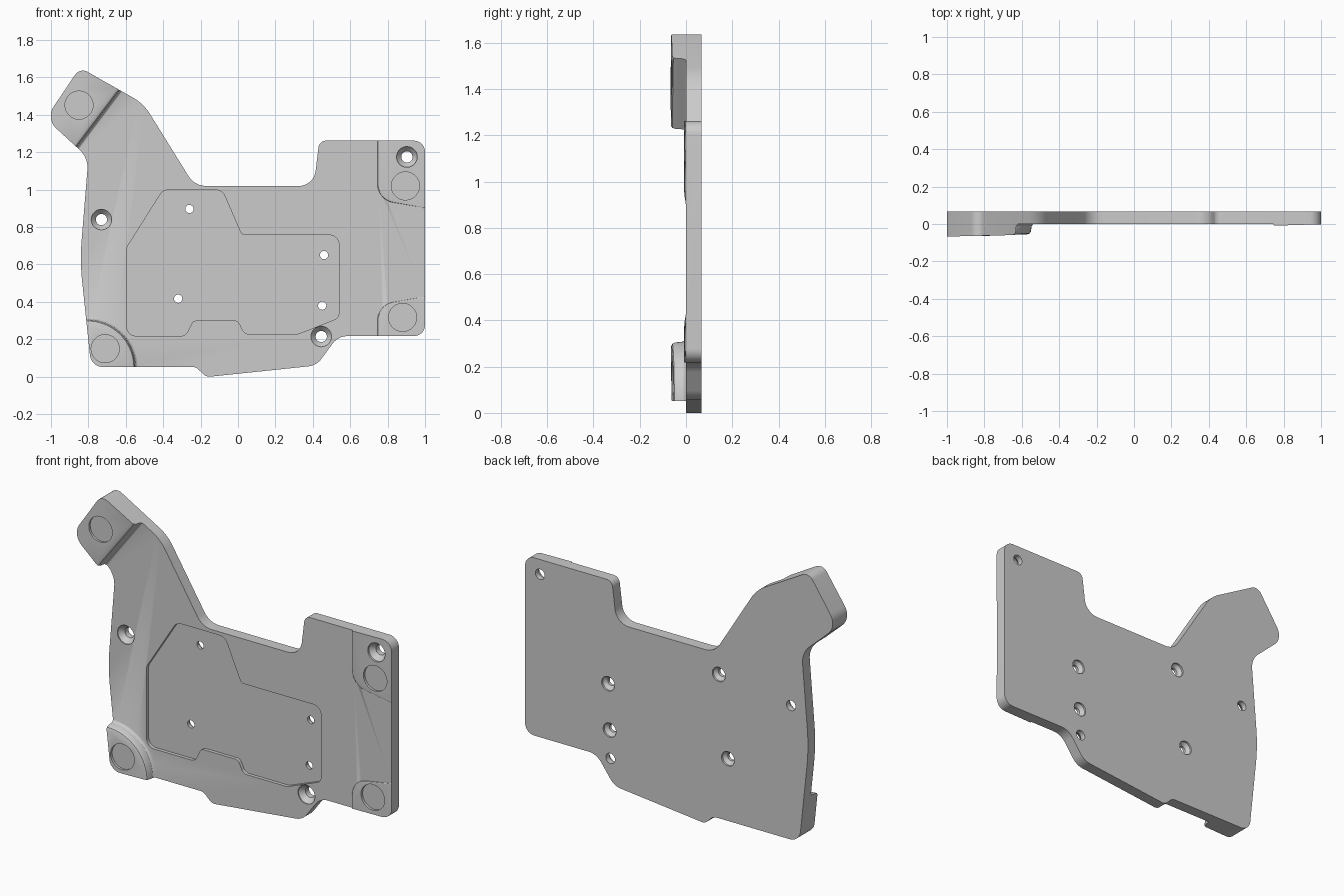
import bpy, bmesh
from math import sin, cos, pi
from mathutils import Vector

if "Cube" in bpy.data.objects:
    bpy.data.objects.remove(bpy.data.objects["Cube"], do_unlink=True)

THICK = 0.067

grey = bpy.data.materials.new("plain grey")
grey.use_nodes = True
grey.diffuse_color = (0.6, 0.6, 0.6, 1)
grey.node_tree.nodes["Principled BSDF"].inputs["Base Color"].default_value = (0.6, 0.6, 0.6, 1)


def rounded(corners, steps=10):
    """Polygon in x, z whose corners (x, z, radius) are rounded by arcs."""
    pts = []
    for i, (x, z, r) in enumerate(corners):
        p = Vector((x, z))
        a = (Vector(corners[i - 1][:2]) - p).normalized()
        b = (Vector(corners[(i + 1) % len(corners)][:2]) - p).normalized()
        half = a.angle(b) / 2
        centre = p + (a + b).normalized() * r / sin(half)
        reach = r * cos(half) / sin(half)
        start, end = p + a * reach - centre, p + b * reach - centre
        sweep = pi - 2 * half
        for k in range(steps + 1):
            t = k / steps
            w0, w1 = sin((1 - t) * sweep) / sin(sweep), sin(t * sweep) / sin(sweep)
            pts.append(centre + start * w0 + end * w1)
    return pts


def circle(x, z, r, n=48):
    return [Vector((x + r * cos(2 * pi * k / n), z + r * sin(2 * pi * k / n))) for k in range(n)]


def loft(name, rings):
    """Closed solid through rings of (points, y) where y is a number or a function of x."""
    bm = bmesh.new()
    rows = [[bm.verts.new((p.x, y(p.x) if callable(y) else y, p.y)) for p in pts] for pts, y in rings]
    n = len(rows[0])
    for lo, hi in zip(rows, rows[1:]):
        for k in range(n):
            bm.faces.new((lo[k], lo[(k + 1) % n], hi[(k + 1) % n], hi[k]))
    bm.faces.new(rows[0])
    bm.faces.new(rows[-1])
    bmesh.ops.recalc_face_normals(bm, faces=bm.faces)
    mesh = bpy.data.meshes.new(name)
    bm.to_mesh(mesh)
    bm.free()
    mesh.materials.append(grey)
    obj = bpy.data.objects.new(name, mesh)
    bpy.context.collection.objects.link(obj)
    return obj


def combine(obj, other, operation):
    other.hide_render = True
    mod = obj.modifiers.new(operation, 'BOOLEAN')
    mod.operation, mod.solver, mod.object = operation, 'EXACT', other
    bpy.context.view_layer.objects.active = obj
    bpy.ops.object.modifier_apply(modifier=mod.name)
    bpy.data.objects.remove(other, do_unlink=True)


# Step profile of a raised pad: share of the height, sideways shift
STEP = [(0, 0.012), (0.06, 0.004), (0.22, -0.004), (0.75, -0.008), (0.93, -0.014), (1, -0.024)]


def pad(name, region, top, scale=1.0):
    rings = [(region(STEP[0][1] * scale), 0.03)]
    for share, shift in STEP:
        rings.append((region(shift * scale), lambda x, s=share: s * top(x) + 0.002 * (1 - s)))
    return loft(name, rings)


# Regions covered by the pads, as functions of the sideways shift
def arm_region(shift):
    along, out = Vector((0.604, 0.797)), Vector((0.797, -0.604))
    mid = Vector((-0.742, 1.375)) + out * shift
    far = mid - out * 0.8
    return [mid - along * 0.5, mid + along * 0.5, far + along * 0.5, far - along * 0.5]


def foot_region(shift):
    return circle(-0.805, 0.05, 0.262 + shift, 96)


def upper_side_region(shift):
    return rounded([(0.745 - shift, 1.6, 0.01), (0.745 - shift, 0.945 - shift, 0.1),
                    (1.03, 0.895 - shift, 0.002), (1.03, 1.6, 0.002)])


def lower_side_region(shift):
    return rounded([(0.745 - shift, -0.2, 0.01), (0.745 - shift, 0.385 + shift, 0.1),
                    (1.03, 0.435 + shift, 0.002), (1.03, -0.2, 0.002)])


def side_top(x):
    return -0.009 + 0.03 * (x - 0.745)


# Envelope: flat slab plus four slightly tilted pads on the front
slab = [Vector(p) for p in ((-2, -1), (2, -1), (2, 3), (-2, 3))]
envelope = loft("envelope", [(slab, 0), (slab, 0.3)])
for raised in (
        pad("arm_pad", arm_region, lambda x: -0.067 + 0.022 * (x + 1)),
        pad("foot_pad", foot_region, lambda x: -0.064 + 0.04 * (x + 0.8)),
        pad("upper_side_pad", upper_side_region, side_top, 0.25),
        pad("lower_side_pad", lower_side_region, side_top, 0.25)):
    combine(envelope, raised, 'UNION')

# Mounting plate cut to its outline
outline = rounded([
    (-0.845, 1.653, 0.05), (-0.505, 1.46, 0.25), (-0.232, 1.02, 0.11), (0.405, 1.02, 0.09),
    (0.435, 1.262, 0.04), (1, 1.262, 0.06), (1, 0.217, 0.06), (0.535, 0.217, 0.1),
    (0.42, 0.06, 0.1), (-0.17, -0.002, 0.05), (-0.225, 0.052, 0.05), (-0.785, 0.052, 0.07),
    (-0.845, 0.62, 1.2), (-0.8, 1.17, 0.13), (-1.029, 1.38, 0.09)])
plate = loft("mounting_plate", [(outline, -0.2), (outline, THICK)])
combine(plate, envelope, 'INTERSECT')

# Shallow pocket in the front
POCKET = 0.02
pocket = rounded([
    (-0.4, 1, 0.06), (-0.085, 1, 0.06), (0.02, 0.757, 0.03), (0.54, 0.757, 0.05),
    (0.54, 0.315, 0.04), (0.32, 0.228, 0.08), (0.035, 0.228, 0.04), (0.0, 0.3, 0.03),
    (-0.24, 0.3, 0.03), (-0.28, 0.218, 0.04), (-0.595, 0.218, 0.05), (-0.595, 0.69, 0.05)])
combine(plate, loft("pocket_cutter", [(pocket, -0.1), (pocket, POCKET)]), 'DIFFERENCE')

# Round foot recesses on the pads
for x, z, floor in ((-0.85, 1.452, -0.052), (-0.71, 0.15, -0.048),
                    (0.895, 1.02, 0.008), (0.88, 0.317, 0.008)):
    disc = circle(x, z, 0.075)
    combine(plate, loft("recess_cutter", [(disc, -0.2), (disc, floor)]), 'DIFFERENCE')

# Screw holes countersunk from the front
for x, z in ((-0.73, 0.84), (0.903, 1.175), (0.445, 0.215)):
    profile = [(0.055, -0.1), (0.055, 0.006), (0.03, 0.034), (0.03, 0.1)]
    combine(plate, loft("screw_cutter", [(circle(x, z, r), y) for r, y in profile]), 'DIFFERENCE')

# Pocket holes widened from the back
for x, z in ((-0.26, 0.897), (0.46, 0.65), (-0.32, 0.417), (0.45, 0.38)):
    profile = [(0.022, -0.1), (0.022, 0.038), (0.042, 0.056), (0.042, 0.1)]
    combine(plate, loft("pin_cutter", [(circle(x, z, r), y) for r, y in profile]), 'DIFFERENCE')

bpy.ops.object.select_all(action='DESELECT')
plate.select_set(True)
bpy.context.view_layer.objects.active = plate
bpy.ops.object.shade_smooth_by_angle(angle=pi / 6)
